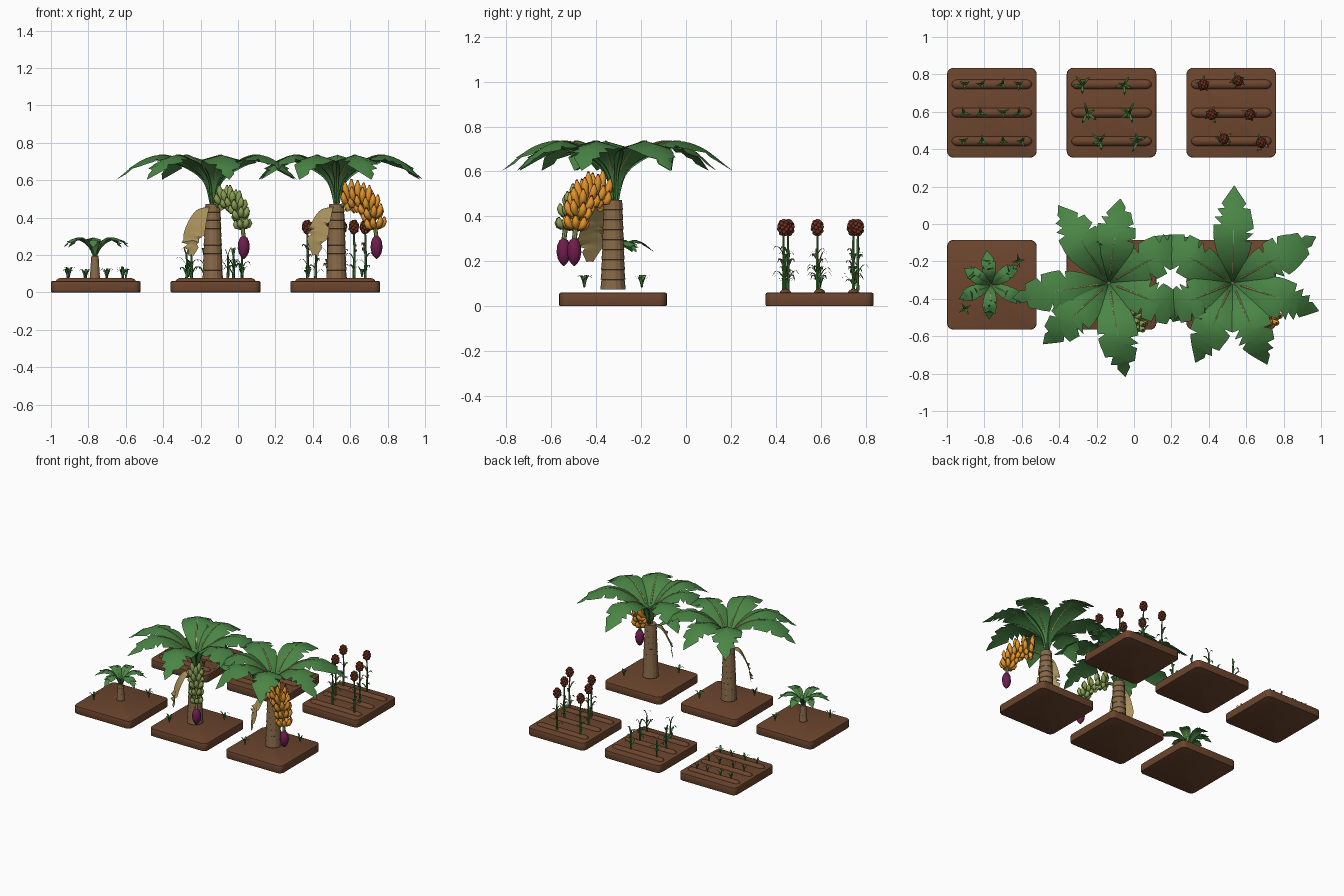
import bpy, bmesh, math, random
from mathutils import Vector, Matrix

if "Cube" in bpy.data.objects:
    bpy.data.objects.remove(bpy.data.objects["Cube"])

random.seed(4)


def material(name, r, g, b):
    m = bpy.data.materials.new(name)
    m.diffuse_color = (r, g, b, 1)
    m.use_nodes = True
    m.node_tree.nodes["Principled BSDF"].inputs["Base Color"].default_value = m.diffuse_color
    return m


SOIL = material("soil brown", .15, .06, .027)
LEAF = material("leaf green", .068, .235, .06)
RIB = material("pale midrib", .52, .50, .16)
DRY = material("dry leaf tan", .43, .31, .115)
TRUNK = material("trunk brown", .24, .14, .065)
UNRIPE = material("unripe fruit green", .25, .36, .09)
RIPE = material("ripe fruit orange", .80, .31, .025)
BUD = material("bud purple", .16, .012, .075)
GRAIN = material("grain dark red", .15, .03, .013)
STALK = material("stalk green", .05, .20, .04)


def finish(bm, name, *mats, angle=40):
    me = bpy.data.meshes.new(name)
    bm.to_mesh(me)
    bm.free()
    for m in mats:
        me.materials.append(m)
    me.shade_smooth()
    me.set_sharp_from_angle(angle=math.radians(angle))
    ob = bpy.data.objects.new(name, me)
    bpy.context.collection.objects.link(ob)
    return ob


def sample(pts, t):
    """Catmull-Rom point on a list of tuples, t in 0..1"""
    p = [Vector(q) for q in pts]
    p = [2 * p[0] - p[1]] + p + [2 * p[-1] - p[-2]]
    x = min(t, .9999) * (len(pts) - 1)
    i, f = int(x), x - int(x)
    a, b, c, d = p[i:i + 4]
    return .5 * (2 * b + (c - a) * f + (2 * a - 5 * b + 4 * c - d) * f * f + (3 * b - a - 3 * c + d) * f ** 3)


def tube(bm, pts, radii, sides=8, mat=0, tip_mat=None):
    pts = [Vector(p) for p in pts]
    tang = [(pts[min(i + 1, len(pts) - 1)] - pts[max(i - 1, 0)]).normalized() for i in range(len(pts))]
    ref = min((Vector((1, 0, 0)), Vector((0, 1, 0)), Vector((0, 0, 1))),
              key=lambda a: max(abs(a.dot(t)) for t in tang))
    rings = []
    for p, t, r in zip(pts, tang, radii):
        u = t.cross(ref).normalized()
        v = t.cross(u)
        rings.append([bm.verts.new(p + r * (u * math.cos(k * math.tau / sides) + v * math.sin(k * math.tau / sides)))
                      for k in range(sides)])
    faces = [bm.faces.new(rings[0])]
    for a, b in zip(rings, rings[1:]):
        faces += [bm.faces.new((a[k], b[k], b[(k + 1) % sides], a[(k + 1) % sides])) for k in range(sides)]
    faces.append(bm.faces.new(rings[-1][::-1]))
    for f in faces:
        f.material_index = mat
    if tip_mat is not None:
        for f in faces[-sides - 1:]:
            f.material_index = tip_mat
    bmesh.ops.recalc_face_normals(bm, faces=faces)


def leaf(bm, base, ang, path, widths, drop=.0, tears=0, n=8, mat=0):
    """Blade along an (r, z) path; tears cut notches into both edges"""
    base, a = Vector(base), math.radians(ang)
    out, side = Vector((math.cos(a), math.sin(a), 0)), Vector((-math.sin(a), math.cos(a), 0))
    notch = {s: set(random.sample(range(int(n * .55), n - 1, 2), tears)) for s in (-1, 1)}
    prev = None
    for i in range(n + 1):
        t = i / n
        r, z = sample(path, t)
        w = max(sample([(x, 0) for x in widths], t).x, .0005)
        c = base + out * r + Vector((0, 0, z))
        row = []
        for s in (-1, 0, 1):
            k = .6 if i in notch[s or 1] else 1
            sweep = out * (.018 if i + 1 in notch[s or 1] else 0) * abs(s)
            row.append(bm.verts.new(c + side * s * w * k + sweep - Vector((0, 0, drop * abs(s) * k * w))))
        if prev:
            for k in (0, 1):
                bm.faces.new((prev[k], row[k], row[k + 1], prev[k + 1])).material_index = mat
        prev = row


def sprout(bm, x, y, z, h, count=3):
    start = random.uniform(0, 360)
    for k in range(count):
        q = h * random.uniform(.8, 1.05)
        leaf(bm, (x, y, z), start + k * 360 / count, [(0, 0), (.15 * q, .6 * q), (.4 * q, q), (.7 * q, .85 * q)],
             [.004, .007, .005, 0], n=5)


# soil tiles
COLS, FRONT, BACK = (-.76, -.12, .52), -.325, .595
for x in COLS:
    for y in (FRONT, BACK):
        bm = bmesh.new()
        bmesh.ops.create_cube(bm, size=1, matrix=Matrix.Translation((x, y, .03)) @ Matrix.Diagonal((.48, .48, .06, 1)))
        up = [e for e in bm.edges if abs(e.verts[0].co.z - e.verts[1].co.z) > .01]
        bmesh.ops.bevel(bm, geom=up, offset=.035, segments=4, profile=.5, affect='EDGES')
        rim = [e for e in bm.edges if abs(e.verts[0].co.z - e.verts[1].co.z) < .01]
        bmesh.ops.bevel(bm, geom=rim, offset=.006, segments=2, profile=.5, affect='EDGES')
        finish(bm, "soil_tile", SOIL, angle=30)

# planting ridges on the back tiles
for x in COLS:
    bm = bmesh.new()
    ends = [(-.215, .004), (-.21, .014), (-.20, .022), (-.185, .026)]
    prof = ends + [(-a, r) for a, r in reversed(ends)]
    for dy in (-.152, 0, .152):
        tube(bm, [(x + a, BACK + dy, 0) for a, r in prof], [r for a, r in prof], 14)
    for v in bm.verts:
        v.co.z = .056 + v.co.z * .85
    finish(bm, "soil_ridges", SOIL)

# grain seedlings
bm = bmesh.new()
for dy in (-.152, 0, .152):
    for dx in (-.145, -.05, .06, .15):
        sprout(bm, -.76 + dx + random.uniform(-.012, .012), BACK + dy, .075, .052)
finish(bm, "grain_seedlings", STALK)


# half-grown and ripe grain plants
def grain_plant(bm, x, y, top, leaves, spread, alt=0):
    tube(bm, [(x, y, .07), (x + .003, y, (top + .07) / 2), (x, y, top)], [.008, .006, .005], 6)
    turn = random.uniform(0, 360)
    for k in range(leaves):
        z = .09 + k * (top - .11) / leaves * .75
        s = spread * random.uniform(.8, 1.15)
        leaf(bm, (x, y, z), turn + k * 140, [(0, 0), (.35 * s, .6 * s), (.75 * s, .8 * s), (s, .45 * s)],
             [.004, .007, .006, 0], n=6, mat=alt * (k % 2))


bm = bmesh.new()
for x, y in ((-.275, .745), (-.055, .745), (-.25, .593), (-.025, .593), (-.18, .443), (.02, .443)):
    grain_plant(bm, x, y, .20, 4, .055)
    sprout(bm, x, y, .19, .055, 2)
finish(bm, "half_grown_grain", STALK)

bm, heads = bmesh.new(), bmesh.new()
for x, y in ((.37, .745), (.555, .765), (.415, .585), (.62, .585), (.48, .455), (.68, .435)):
    grain_plant(bm, x, y, .33, 6, .045, alt=1)
    for k in range(26):
        zz = 1 - 2 * (k + .5) / 26
        a, q = k * 2.4, math.sqrt(1 - zz * zz)
        pos = Vector((x + .02 * q * math.cos(a), y + .02 * q * math.sin(a), .35 + .03 * zz))
        bmesh.ops.create_icosphere(heads, subdivisions=2, radius=.0105, matrix=Matrix.Translation(pos))
    bmesh.ops.create_icosphere(heads, subdivisions=2, radius=.02, matrix=Matrix.Translation((x, y, .35)))
finish(bm, "ripe_grain_stalks", STALK, TRUNK)
finish(heads, "grain_heads", GRAIN)

# corner sprouts on the front tiles
bm = bmesh.new()
for x in COLS:
    for s in (-1, 1):
        sprout(bm, x + s * .143, FRONT + s * .128, .083, .055, 4)
finish(bm, "corner_sprouts", STALK)


# fruit trees
def trunk(name, x, y, z0, z1, r0, r1, bands):
    bm = bmesh.new()
    pts, rad = [], []
    for i in range(bands):
        for f, flare in ((0, 1.03), (.96, .97)):
            t = (i + f) / bands
            pts.append((x, y, z0 + (z1 - z0) * t))
            rad.append((r0 + (r1 - r0) * t) * flare)
    tube(bm, pts, rad, 14)
    finish(bm, name, TRUNK, angle=25)


def crown(name, x, y, angles, path, widths, rib_r):
    bm = bmesh.new()
    for a, scale in angles:
        p = [(r * scale, z) for r, z in path]
        leaf(bm, (x, y, 0), a, p, widths, drop=.28, tears=3, n=28)
        c, s = math.cos(math.radians(a)), math.sin(math.radians(a))
        rib = [sample(p, i / 28) for i in range(6, 19)]
        tube(bm, [(x + q.x * c, y + q.x * s, q.y + .001) for q in rib],
             [rib_r * (1 - i / 16) for i in range(13)], 6, mat=1)
    finish(bm, name, LEAF, RIB, angle=50)


trunk("young_trunk", -.765, FRONT, .075, .195, .028, .02, 5)
crown("young_leaves", -.765, FRONT,
      [(97, 1), (36, .95), (-26, 1.1), (-93, 1), (204, 1), (149, .9)],
      [(0, .18), (.03, .25), (.08, .29), (.13, .285), (.187, .24)], [.008, .022, .036, .035, 0], .0025)


def fruit_tree(x, leaves, direction, fruit_mat, fruit_len, per_hand):
    y = FRONT
    trunk("trunk", x, y, .075, .475, .055, .041, 9)
    crown("crown_leaves", x, y + .01, leaves,
          [(.005, .46), (.045, .60), (.14, .69), (.26, .735), (.38, .705), (.51, .605)],
          [.012, .03, .08, .108, .085, .002], .0055)
    # hanging dry leaf
    bm = bmesh.new()
    leaf(bm, (x, y, 0), 222, [(.03, .46), (.075, .445), (.115, .38), (.14, .30), (.155, .20)],
         [.012, .05, .075, .08, .02], drop=.15, tears=2, n=26)
    finish(bm, "dry_leaf", DRY)
    # fruit stem, arching out and down
    d = Vector((math.cos(math.radians(direction)), math.sin(math.radians(direction)), 0))
    arc = [(0, .44), (.06, .475), (.14, .485), (.21, .455), (.255, .39), (.275, .29)]
    at = lambda t: Vector((x, y, 0)) + d * sample(arc, t).x + Vector((0, 0, sample(arc, t).y))
    bm = bmesh.new()
    tube(bm, [at(i / 14) for i in range(15)], [.011] * 15, 8)
    finish(bm, "fruit_stem", UNRIPE)
    # hands of curved fruit
    bm = bmesh.new()
    for h in range(6):
        t = .3 + h * .115
        c, tan = at(t), (at(t + .02) - at(t - .02)).normalized()
        u = tan.cross(Vector((0, 0, 1))).normalized()
        v = tan.cross(u)
        size = fruit_len * (1 - .05 * h)
        for k in range(per_hand):
            a = (k + .5 * (h % 2)) * math.tau / per_hand
            o = u * math.cos(a) + v * math.sin(a)
            lift = Vector((0, 0, 1)) * size
            pts = [c + o * size * f + lift * g for f, g in
                   ((.1, -.12), (.4, -.1), (.68, .05), (.83, .35), (.86, .66), (.85, .76))]
            tube(bm, pts, [.005, .0135, .017, .016, .006, .004], 8, tip_mat=1)
    finish(bm, "fruit_bunch", fruit_mat, GRAIN, angle=60)
    # flower bud
    e = at(1)
    bm = bmesh.new()
    prof = [(.302, .008), (.292, .02), (.27, .029), (.24, .032), (.21, .026), (.19, .014), (.18, .003)]
    tube(bm, [(e.x, e.y, z) for z, r in prof], [r for z, r in prof], 12)
    finish(bm, "flower_bud", BUD)


fruit_tree(-.135, [(82, .89), (123, .97), (189, 1.02), (223, .94), (-80, 1.0), (-22, .95), (29, .98)],
           -53, UNRIPE, .06, 6)
fruit_tree(.527, [(89, 1.02), (29, 1.0), (-18, .95), (-67, .93), (-115, .92), (203, .86), (149, .95)],
           -39, RIPE, .078, 7)
